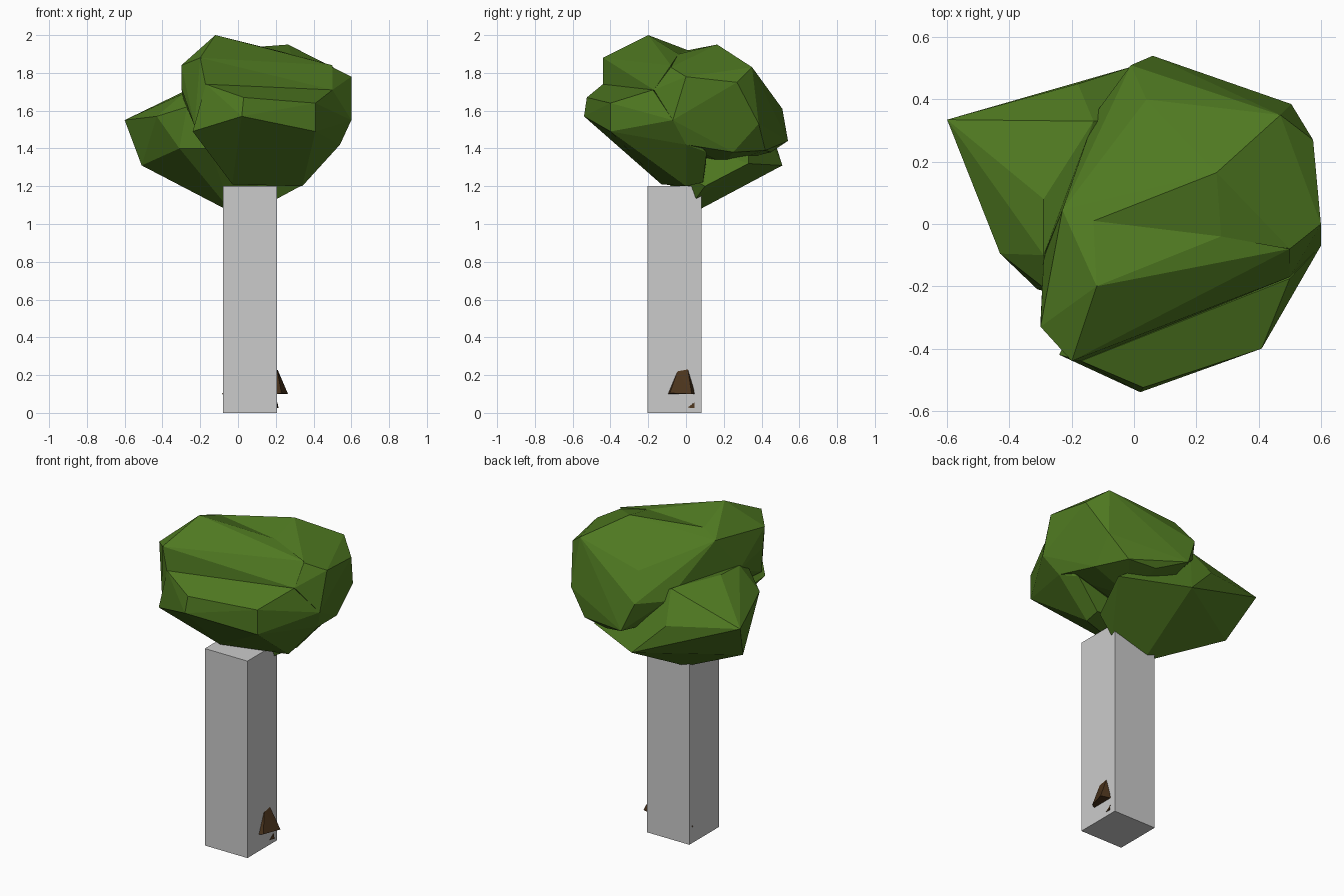
import bpy, bmesh


def material(name, rgb):
    m = bpy.data.materials.new(name)
    m.diffuse_color = (*rgb, 1)
    return m


GREEN = material("leaf_green", (0.078, 0.19, 0.015))
BROWN = material("bark_brown", (0.07, 0.034, 0.012))


def hull(name, points, mat=None):
    """Faceted solid wrapped around a few corner points."""
    bm = bmesh.new()
    for p in points:
        bm.verts.new(p)
    res = bmesh.ops.convex_hull(bm, input=bm.verts)
    junk = {g for g in res["geom_interior"] + res["geom_unused"]
            if isinstance(g, bmesh.types.BMVert)}
    bmesh.ops.delete(bm, geom=list(junk), context='VERTS')
    bmesh.ops.dissolve_limit(bm, angle_limit=0.07, verts=bm.verts, edges=bm.edges)
    bmesh.ops.recalc_face_normals(bm, faces=bm.faces)
    me = bpy.data.meshes.new(name)
    bm.to_mesh(me)
    bm.free()
    ob = bpy.data.objects.new(name, me)
    bpy.context.collection.objects.link(ob)
    if mat:
        me.materials.append(mat)
    return ob


# square outer trunk post
hull("trunk_post", [(x, y, z) for x in (-0.08, 0.207)
                    for y in (-0.205, 0.082) for z in (0, 1.2)])

# tapered bark core inside the post
bpy.ops.mesh.primitive_cone_add(vertices=6, radius1=0.13, radius2=0.08,
                                depth=1.17, location=(0.06, -0.06, 0.61))
core = bpy.context.object
core.name = "trunk_core"
core.data.materials.append(BROWN)

# root stubs poking through the post
hull("root_large", [(0.12, -0.095, 0.1), (0.207, -0.095, 0.1), (0.23, -0.085, 0.105),
                    (0.265, 0.03, 0.1), (0.207, 0.045, 0.1), (0.12, 0.04, 0.1),
                    (0.209, -0.045, 0.22), (0.209, 0.01, 0.23), (0.207, 0.04, 0.13)], BROWN)
hull("root_small", [(0.15, 0.0, 0.03), (0.215, 0.045, 0.025), (0.209, 0.008, 0.028),
                    (0.209, 0.045, 0.055)], BROWN)
hull("root_left", [(-0.05, 0.03, 0.09), (-0.087, 0.055, 0.1), (-0.05, 0.07, 0.09),
                   (-0.05, 0.05, 0.13)], BROWN)

# upper crown, rear mass
hull("crown_back", [
    (0.265, 0.165, 1.95), (-0.13, 0.01, 1.92), (-0.23, 0.045, 1.88),
    (0.28, -0.04, 1.9), (0.5, -0.08, 1.83), (0.6, 0.0, 1.78),
    (0.575, 0.27, 1.75), (0.47, 0.35, 1.83), (0.04, 0.4, 1.76),
    (-0.01, 0.51, 1.61), (0.06, 0.54, 1.44), (0.22, 0.45, 1.38),
    (0.39, 0.42, 1.39), (0.505, 0.385, 1.53), (0.6, -0.07, 1.55),
    (0.5, -0.17, 1.71), (-0.29, -0.1, 1.68), (-0.12, 0.36, 1.6),
    (0.54, 0.0, 1.42), (0.49, 0.25, 1.38), (0.0, 0.0, 1.35),
    (0.2, 0.2, 1.32)], GREEN)

# upper crown, front ridge
hull("crown_ridge", [
    (-0.12, -0.2, 2.0), (-0.2, -0.44, 1.88), (-0.3, -0.33, 1.84),
    (-0.23, 0.045, 1.88), (-0.13, 0.01, 1.92), (0.28, -0.04, 1.9),
    (0.5, -0.08, 1.84), (0.5, -0.17, 1.71), (-0.17, -0.44, 1.73),
    (-0.3, -0.31, 1.72), (-0.29, -0.1, 1.66), (-0.23, -0.4, 1.52),
    (-0.1, -0.05, 1.45), (0.3, 0.0, 1.5)], GREEN)

# front lower lobe
hull("crown_front", [
    (-0.17, -0.44, 1.74), (0.03, -0.525, 1.67), (0.02, -0.54, 1.57),
    (0.41, -0.4, 1.64), (0.41, -0.4, 1.49), (-0.24, -0.42, 1.49),
    (0.5, -0.175, 1.71), (0.6, -0.07, 1.55), (0.54, 0.0, 1.42),
    (-0.03, -0.13, 1.21), (0.0, -0.17, 1.25), (0.34, 0.0, 1.2),
    (0.34, 0.09, 1.22), (0.49, 0.11, 1.38), (0.0, 0.1, 1.25)], GREEN)

# rear left lobe
hull("crown_left", [
    (-0.6, 0.335, 1.55), (-0.43, -0.095, 1.57), (-0.51, 0.18, 1.31),
    (0.01, 0.51, 1.31), (-0.18, 0.45, 1.5), (-0.3, 0.35, 1.55),
    (-0.13, 0.33, 1.67), (-0.29, 0.08, 1.7), (-0.29, -0.1, 1.69),
    (-0.31, -0.21, 1.4), (-0.27, -0.22, 1.62), (-0.15, -0.25, 1.4),
    (-0.03, 0.04, 1.06), (0.2, 0.05, 1.13),
    (0.33, 0.1, 1.2), (0.39, 0.33, 1.32), (0.2, 0.11, 1.4)], GREEN)
